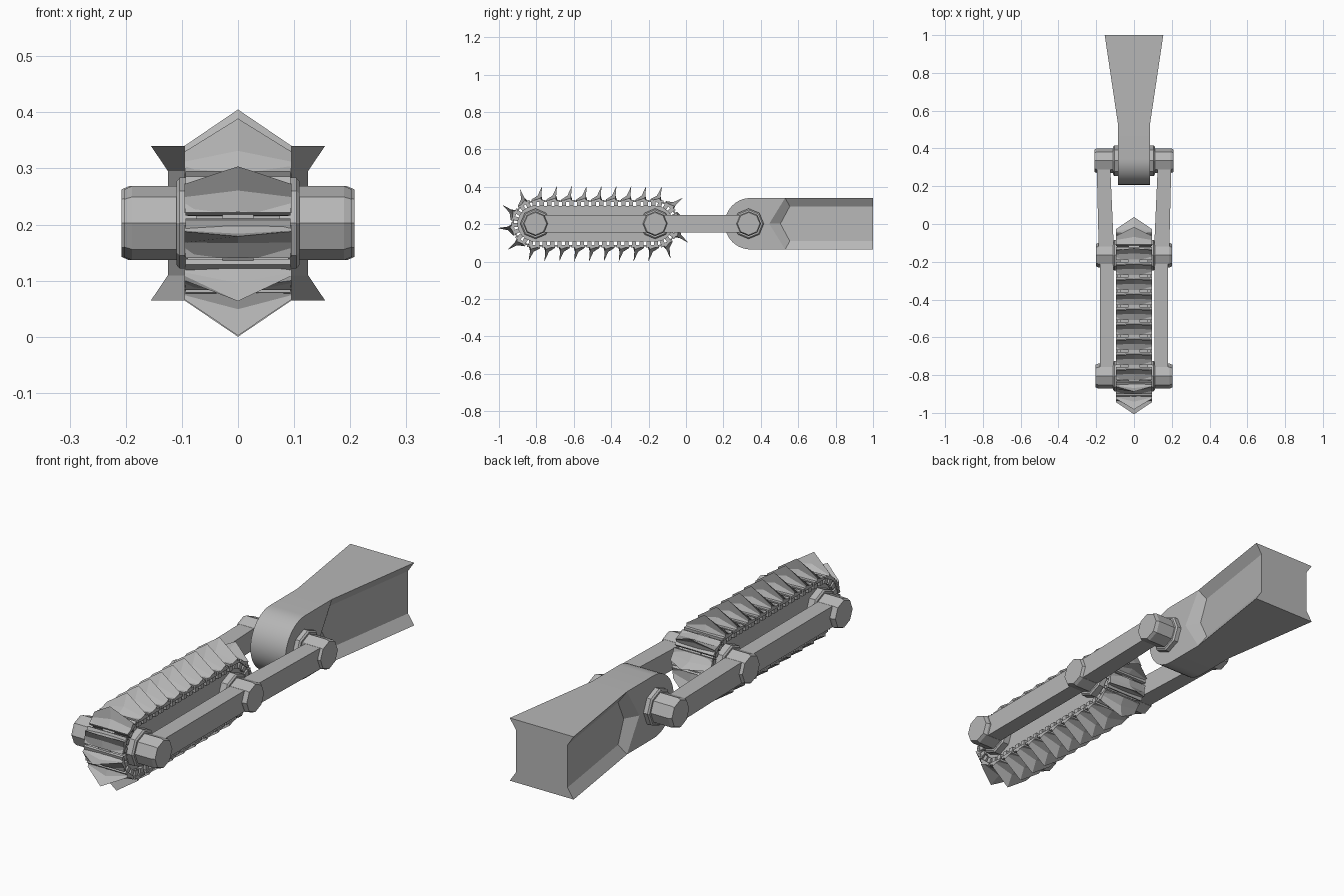
import bpy, bmesh, math
from mathutils import Vector

if "Cube" in bpy.data.objects:
    bpy.data.objects.remove(bpy.data.objects["Cube"])

Z0 = 0.2025                       # height of the centre line
FRONT, MID, BACK = -0.805, -0.165, 0.335   # bolt positions along y

steel = bpy.data.materials.new("plain_grey")
steel.diffuse_color = (0.47, 0.47, 0.47, 1)
steel.use_nodes = True
steel.node_tree.nodes["Principled BSDF"].inputs["Base Color"].default_value = steel.diffuse_color


def finish(bm, name, smooth=False):
    bmesh.ops.recalc_face_normals(bm, faces=bm.faces)
    me = bpy.data.meshes.new(name)
    bm.to_mesh(me)
    bm.free()
    me.materials.append(steel)
    ob = bpy.data.objects.new(name, me)
    bpy.context.collection.objects.link(ob)
    if smooth:
        bpy.ops.object.select_all(action='DESELECT')
        bpy.context.view_layer.objects.active = ob
        ob.select_set(True)
        bpy.ops.object.shade_smooth_by_angle(angle=math.radians(30))
    return ob


def loft(bm, rings):
    """Skin a list of equal-length point loops and cap both ends."""
    loops = [[bm.verts.new(p) for p in r] for r in rings]
    n = len(loops[0])
    for a, b in zip(loops, loops[1:]):
        for i in range(n):
            j = (i + 1) % n
            bm.faces.new((a[i], a[j], b[j], b[i]))
    bm.faces.new(loops[0][::-1])
    bm.faces.new(loops[-1])


def mirror_x(ob):
    m = ob.modifiers.new("mirror", 'MIRROR')
    m.use_axis[0] = True
    m.use_mirror_merge = False
    return ob


def octagon(x, y, r):
    return [(x, y + r * math.cos(k * math.pi / 4), Z0 + r * math.sin(k * math.pi / 4))
            for k in range(8)]


# --- arm body: rounded nose, flared rear, pointed recess on each side
def build_body():
    bm = bmesh.new()
    h, slope = 0.1375, 0.149
    nose = []
    for k in range(21):
        a = math.pi / 2 + math.pi * k / 20
        nose.append((0.345 + h * math.cos(a), h * math.sin(a)))
    outer = [(1, -h), (0.53, -h), (0.445, 0), (0.53, h), (1, h)]
    inner = [(1, -0.093), (0.555, -0.093), (0.505, 0), (0.555, 0.093), (1, 0.093)]
    sides = []
    for s in (1, -1):
        V = lambda x, p: bm.verts.new((s * x, p[0], Z0 + p[1]))
        nv = [V(0.085, p) for p in nose]
        ov = [V(0.085 + max(0, p[0] - 0.53) * slope, p) for p in outer]
        iv = [V(0.055 + (p[0] - 0.53) * slope, p) for p in inner]
        bm.faces.new(nv + ov[1:4])
        bm.faces.new(iv)
        for k in range(4):
            bm.faces.new((ov[k], ov[k + 1], iv[k + 1], iv[k]))
        rim = [ov[4], ov[3]] + nv + [ov[1], ov[0]]
        end = [ov[0], iv[0], iv[4], ov[4]]
        sides.append((rim, end))
    (ra, ea), (rb, eb) = sides
    for k in range(len(ra) - 1):
        bm.faces.new((ra[k], ra[k + 1], rb[k + 1], rb[k]))
    bm.faces.new(ea + eb[::-1])
    finish(bm, "arm_body", True)


build_body()

# --- bolts with washers, mirrored to both sides
for name, y, x_in, x_out in (("front_bolt", FRONT, 0.065, 0.203),
                             ("middle_bolt", MID, 0.065, 0.2),
                             ("rear_bolt", BACK, 0.075, 0.208)):
    bm = bmesh.new()
    loft(bm, [octagon(x, y, r) for x, r in
              ((x_in, 0.081), (0.104, 0.081), (0.11, 0.074), (0.11, 0.066),
               (x_out - 0.014, 0.066), (x_out, 0.06))])
    mirror_x(finish(bm, name))


# --- side bars, mirrored
def bar(name, y0, xa, xb, y1, xc, xd, hz=0.046):
    bm = bmesh.new()
    loft(bm, [[(a, y, Z0 - hz), (b, y, Z0 - hz), (b, y, Z0 + hz), (a, y, Z0 + hz)]
              for y, a, b in ((y0, xa, xb), (y1, xc, xd))])
    mirror_x(finish(bm, name))


bar("saw_side_bar", FRONT, 0.109, 0.18, MID, 0.109, 0.18)
bar("rear_link_bar", MID, 0.105, 0.186, BACK, 0.127, 0.198)

# --- guide plate inside the chain
bm = bmesh.new()
prof = []
for cy, a0 in ((MID, -90), (FRONT, 90)):
    for k in range(13):
        a = math.radians(a0 + 15 * k)
        prof.append((cy + 0.096 * math.cos(a), Z0 + 0.096 * math.sin(a)))
loft(bm, [[(x, y, z) for y, z in prof] for x in (-0.075, 0.075)])
finish(bm, "guide_plate", True)

# --- chain path: clockwise seen from the right, returns point mapper
R, L, N = 0.125, MID - FRONT, 26
TOTAL = 2 * L + 2 * math.pi * R


def frame(s):
    s %= TOTAL
    arc = math.pi * R
    if s < L:
        cy, a = FRONT + s, math.pi / 2
    elif s < L + arc:
        cy, a = MID, math.pi / 2 - (s - L) / R
    elif s < 2 * L + arc:
        cy, a = MID - (s - L - arc), -math.pi / 2
    else:
        cy, a = FRONT, -math.pi / 2 - (s - 2 * L - arc) / R
    n = Vector((0, math.cos(a), math.sin(a)))
    t = Vector((0, math.sin(a), -math.cos(a)))
    c = Vector((0, cy, Z0))
    return lambda x, u, r: c + Vector((x, 0, 0)) + t * u + n * r


pads, blades, lugs = bmesh.new(), bmesh.new(), bmesh.new()


def block(bm, f, x, u, r0, r1):
    loft(bm, [[f(sx, -u, r0), f(sx, u, r0), f(sx, u, r1), f(sx, -u, r1)] for sx in (-x, x)])


# blade cross-sections: (along chain, distance from centre line)
edge = [(-0.034, 0.122), (-0.006, 0.130), (0.016, 0.138), (0.016, 0.130), (0.024, 0.122)]
peak = [(-0.034, 0.130), (-0.002, 0.150), (0.022, 0.2025), (0.016, 0.155), (0.024, 0.128)]
for i in range(N):
    s = 0.014 + i * TOTAL / N
    f = frame(s)
    block(pads, f, 0.094, 0.035, 0.115, 0.127)
    loft(blades, [[f(x, u, r) for u, r in sec]
                  for x, sec in ((-0.095, edge), (0, peak), (0.095, edge))])
    for d in (-0.25, 0.25):          # small lugs with gaps between them
        block(lugs, frame(s + d * TOTAL / N), 0.09, 0.011, 0.094, 0.117)
    block(pads, frame(s + 0.5 * TOTAL / N), 0.028, 0.012, 0.115, 0.123)
finish(pads, "chain_pads")
finish(blades, "chain_blades")
finish(lugs, "chain_lugs")
